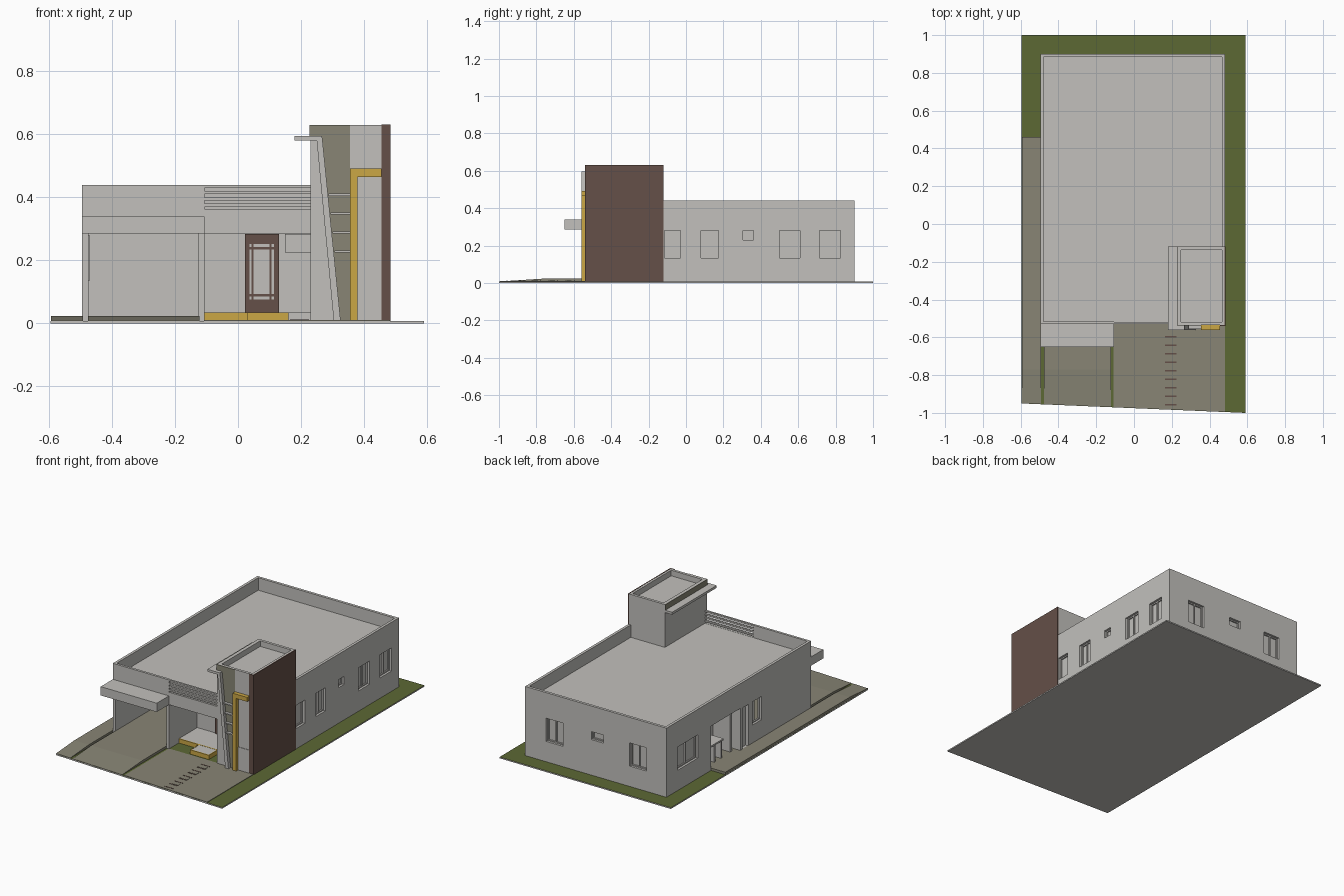
import bpy, bmesh

if "Cube" in bpy.data.objects:
    bpy.data.objects.remove(bpy.data.objects["Cube"])


def mat(name, rgb):
    m = bpy.data.materials.new(name)
    m.diffuse_color = (*rgb, 1)
    m.use_nodes = True
    m.node_tree.nodes["Principled BSDF"].inputs["Base Color"].default_value = m.diffuse_color
    return m


WALL = mat("pale_grey_plaster", (0.54, 0.53, 0.505))
GRASS = mat("grass_green", (0.107, 0.138, 0.034))
PAVE = mat("olive_grey_paving", (0.246, 0.235, 0.178))
BROWN = mat("dark_brown", (0.13, 0.08, 0.065))
YELLOW = mat("ochre_yellow", (0.6, 0.39, 0.06))


def loft(name, loop_a, loop_b, *mats):
    """Solid between two matching closed loops of 3D points."""
    bm = bmesh.new()
    a = [bm.verts.new(p) for p in loop_a]
    b = [bm.verts.new(p) for p in loop_b]
    bm.faces.new(a)
    bm.faces.new(b)
    n = len(a)
    for i in range(n):
        bm.faces.new((a[i], a[(i + 1) % n], b[(i + 1) % n], b[i]))
    bmesh.ops.recalc_face_normals(bm, faces=bm.faces)
    me = bpy.data.meshes.new(name)
    bm.to_mesh(me)
    bm.free()
    for m in mats:
        me.materials.append(m)
    ob = bpy.data.objects.new(name, me)
    bpy.context.collection.objects.link(ob)
    return ob


def box(name, x0, x1, y0, y1, z0, z1, m=WALL):
    r = [(x0, y0), (x1, y0), (x1, y1), (x0, y1)]
    return loft(name, [(x, y, z0) for x, y in r], [(x, y, z1) for x, y in r], m)


def plate(name, pts, y0, y1, m=WALL):
    """Front-facing outline in x,z extruded along y."""
    return loft(name, [(x, y0, z) for x, z in pts], [(x, y1, z) for x, z in pts], m)


def cut(target, *b):
    c = box("cutter", *b)
    c.hide_render = True
    mod = target.modifiers.new("cut", "BOOLEAN")
    mod.operation, mod.solver, mod.object = "DIFFERENCE", "EXACT", c
    bpy.context.view_layer.objects.active = target
    bpy.ops.object.modifier_apply(modifier="cut")
    bpy.data.objects.remove(c)


def front_y(x):
    return -0.95 - 0.05 * (x + 0.595) / 1.185


# Plot: grey slab with grass top, street edge slightly skewed
X0, X1, G = -0.595, 0.59, 0.008
plot = [(X0, front_y(X0)), (X1, front_y(X1)), (X1, 1), (X0, 1)]
ground = loft("plot_slab", [(x, y, 0) for x, y in plot], [(x, y, G) for x, y in plot], WALL, GRASS)
for p in ground.data.polygons:
    p.material_index = 1 if p.normal.z > 0.5 else 0


# Ramped driveway and side path
def ramp(name, x0, x1, yend):
    def side(x):
        f = front_y(x) + 0.001
        return [(x, f, G - 0.002), (x, f, G + 0.002), (x, -0.77, 0.023), (x, yend, 0.023), (x, yend, G - 0.002)]
    loft(name, side(x0), side(x1), PAVE)


ramp("side_path", X0 + 0.001, -0.493, 0.46)
ramp("driveway", -0.477, -0.123, 0.02)
box("laundry_floor", -0.5, -0.33, 0.16, 0.46, G, 0.022, PAVE)

# Front paving with a ladder of joints for the walkway
paving = [(-0.108, front_y(-0.108) + .001), (0.483, front_y(0.483) + .001), (0.483, -0.53), (-0.108, -0.53)]
loft("front_paving", [(x, y, 0.006) for x, y in paving], [(x, y, 0.011) for x, y in paving], PAVE)
for i in range(9):
    y = -0.96 + i * 0.045
    box("walkway_joint", 0.165, 0.225, y, y + 0.006, 0.009, 0.0125, BROWN)
    if i % 2:
        box("walkway_stone", 0.17, 0.22, y + 0.008, y + 0.034, 0.009, 0.0125, PAVE)

# Main house body with parapet, garage, porch and laundry recesses
L, R, F, B = -0.495, 0.483, -0.53, 0.9
body = box("house_body", L, R, F, B, G - 0.001, 0.44)
cut(body, L + 0.017, R - 0.017, F + 0.015, B - 0.017, 0.362, 0.6)
cut(body, -0.475, -0.125, -0.7, 0.0, -0.1, 0.285)
cut(body, -0.107, 0.24, -0.7, -0.25, -0.1, 0.285)
cut(body, -0.107, 0.24, -0.7, -0.5, 0.363, 0.6)
cut(body, -0.6, -0.34, 0.17, 0.46, -0.1, 0.285)
cut(body, -0.6, -0.475, 0.09, 0.15, 0.02, 0.28)


# Sliding windows: recess, frame and centre bar
def window(wall, a0, a1, z0, z1):
    d, t = 0.022, 0.007

    def span(u0, u1, d0, d1, w0, w1):
        if wall == "right":
            return (R - d1, R - d0, u0, u1, w0, w1)
        if wall == "left":
            return (L + d0, L + d1, u0, u1, w0, w1)
        return (u0, u1, B - d1, B - d0, w0, w1)
    cut(body, *span(a0, a1, -0.05, d, z0, z1))
    mid = (a0 + a1) / 2
    bars = [(a0, a0 + t, z0, z1), (a1 - t, a1, z0, z1), (a0, a1, z0, z0 + t), (a0, a1, z1 - t, z1)]
    if a1 - a0 > 0.09:
        bars.append((mid - t / 2, mid + t / 2, z0, z1))
    for u0, u1, w0, w1 in bars:
        box("window_frame", *span(u0, u1, d - 0.008, d + 0.002, w0, w1))


for a0, a1, z0 in [(-0.115, -0.03, 0.135), (0.08, 0.175, 0.135), (0.305, 0.36, 0.23),
                   (0.5, 0.61, 0.135), (0.715, 0.825, 0.135)]:
    window("right", a0, a1, z0, 0.28)
for a0, a1, z0 in [(0.22, 0.337, 0.135), (-0.06, 0.025, 0.23), (-0.356, -0.24, 0.135)]:
    window("back", a0, a1, z0, 0.28)
for a0, a1 in [(0.59, 0.79), (-0.04, 0.05)]:
    window("left", a0, a1, 0.135, 0.28)

# Laundry counter and partition
box("laundry_counter_top", -0.47, -0.38, 0.3, 0.45, 0.13, 0.14)
for y in (0.31, 0.375, 0.435):
    box("laundry_counter_leg", -0.465, -0.385, y, y + 0.01, 0.022, 0.131)
box("laundry_partition", -0.46, -0.34, 0.2, 0.22, 0.022, 0.286)

# Garage canopy and roof railing
box("garage_canopy", L, -0.107, -0.65, F + 0.002, 0.285, 0.34)
for i in range(4):
    z = 0.37 + i * 0.02
    box("roof_railing_bar", -0.11, 0.232, F, F + 0.012, z, z + 0.01)

# Porch platform with ochre edge, and front step
box("porch_platform", -0.107, 0.235, -0.425, -0.24, G, 0.035)
box("porch_platform_edge", -0.107, 0.16, -0.432, -0.425, G, 0.035, YELLOW)
box("porch_step", 0.035, 0.155, -0.51, -0.43, G, 0.034)
box("porch_step_edge", 0.03, 0.16, -0.517, -0.51, G, 0.035, YELLOW)
for x in (0.03, 0.155):
    box("porch_step_side_edge", x, x + 0.005, -0.51, -0.43, G, 0.035, YELLOW)

# Front door with glazed panels
box("front_door", 0.022, 0.13, -0.258, -0.249, 0.035, 0.284, BROWN)
for x0, x1 in ((0.036, 0.043), (0.05, 0.1), (0.107, 0.114)):
    for z0, z1 in ((0.075, 0.085), (0.093, 0.235), (0.243, 0.252)):
        box("door_glass", x0, x1, -0.261, -0.257, z0, z1)
box("porch_window_frame", 0.15, 0.231, -0.256, -0.249, 0.225, 0.284)

# Tower with parapet
TF, TB, TZ = -0.535, -0.12, 0.63
tower = box("tower", 0.23, 0.481, TF, TB, G, TZ)
cut(tower, 0.25, 0.465, TF + 0.017, TB - 0.017, 0.595, 0.7)
box("tower_side_cladding", 0.479, 0.485, TF - 0.004, TB + 0.001, G, TZ + 0.001, BROWN)
box("tower_front_cladding", 0.455, 0.48, TF - 0.004, TF + 0.001, G, TZ + 0.001, BROWN)
plate("tower_olive_panel", [(0.229, TZ), (0.355, TZ), (0.355, G), (0.31, G), (0.255, 0.585), (0.229, 0.585)],
      TF - 0.003, TF + 0.001, PAVE)
box("tower_olive_side_band", 0.2275, 0.2305, TF - 0.002, TB, 0.59, TZ, PAVE)

# Slanted fin with canopy running along the tower
plate("slanted_fin", [(0.18, 0.595), (0.267, 0.595), (0.326, G), (0.304, G), (0.25, 0.58), (0.18, 0.58)],
      -0.56, -0.53)
box("tower_side_canopy", 0.18, 0.235, -0.55, TB, 0.58, 0.595)

# Shelves between fin and ochre frame
for i in range(4):
    z = 0.225 + i * 0.06
    box("tower_shelf", 0.306 - i * 0.006, 0.357, -0.555, TF, z, z + 0.007)

# Ochre frame and inner panel
plate("ochre_frame", [(0.355, G), (0.38, G), (0.38, 0.465), (0.455, 0.465), (0.455, 0.492), (0.355, 0.492)],
      -0.56, TF + 0.001, YELLOW)
box("frame_lower_panel", 0.38, 0.455, TF - 0.006, TF, G, 0.155)
box("frame_upper_panel", 0.38, 0.455, TF - 0.003, TF, 0.155, 0.465)
